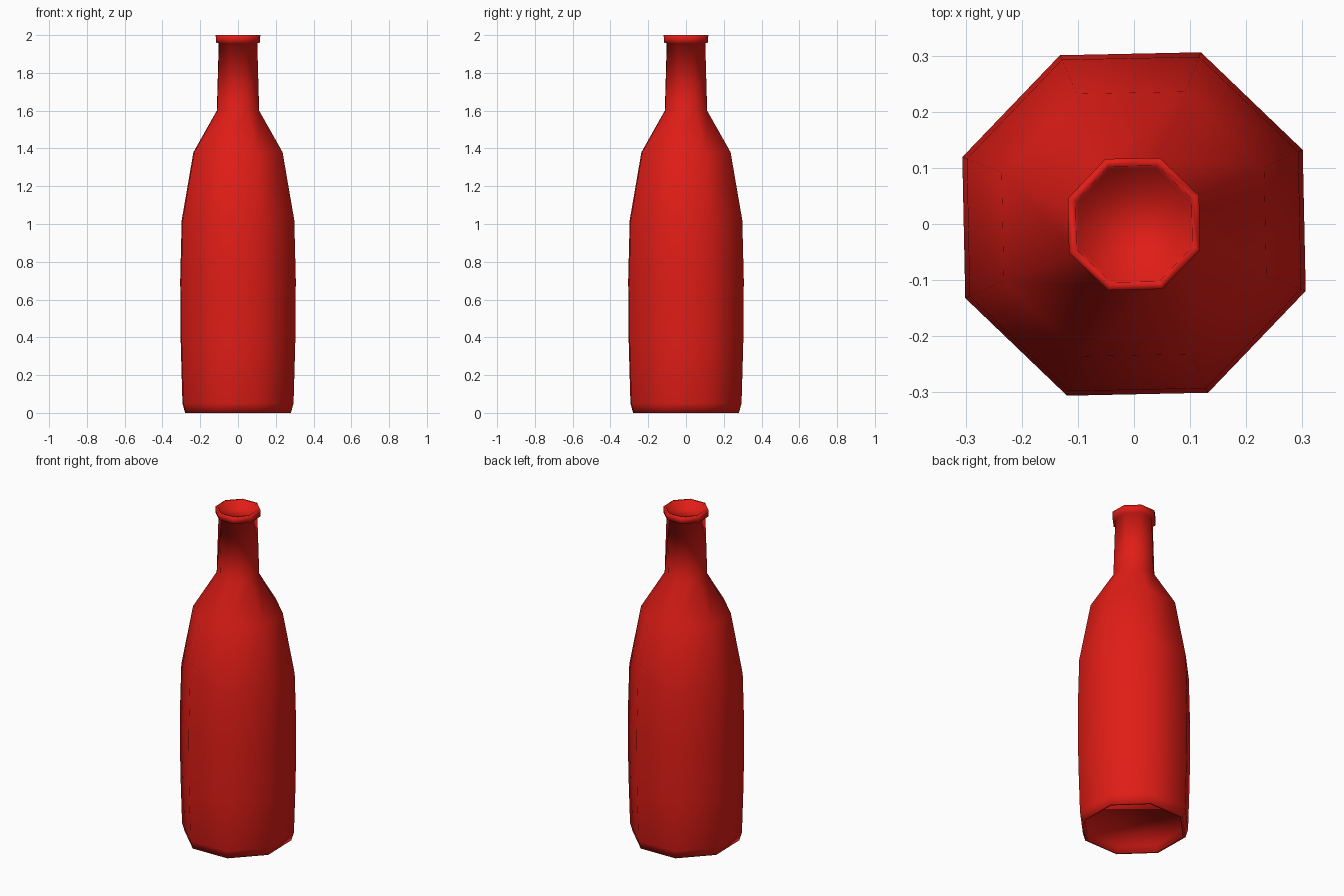
import bpy, bmesh, math

if "Cube" in bpy.data.objects:
    bpy.data.objects.remove(bpy.data.objects["Cube"])

SIDES = 8
TURN = math.radians(22.5 + 1.2)   # the octagon is very slightly rotated
K = math.cos(math.radians(21.3))  # silhouette half-width -> corner radius

# (silhouette half-width, height): base recess, body, shoulder, neck, lip, mouth recess
PROFILE = [
    (0.262, 0.04), (0.266, 0.0), (0.28, 0.0), (0.294, 0.05),
    (0.303, 0.36), (0.306, 0.70), (0.298, 1.02), (0.236, 1.38),
    (0.112, 1.60), (0.102, 1.957), (0.117, 1.96), (0.118, 2.0),
    (0.104, 2.0), (0.100, 1.97),
]

# bottle: octagonal rings bridged along the profile, capped at both recesses
bm = bmesh.new()
rings = []
for half, z in PROFILE:
    r = half / K
    rings.append([bm.verts.new((r * math.cos(TURN + i * math.tau / SIDES),
                                r * math.sin(TURN + i * math.tau / SIDES), z))
                  for i in range(SIDES)])
for a, b in zip(rings, rings[1:]):
    for i in range(SIDES):
        j = (i + 1) % SIDES
        bm.faces.new((a[i], a[j], b[j], b[i]))
bm.faces.new(rings[0][::-1])
bm.faces.new(rings[-1])
for f in bm.faces:
    f.smooth = True
bmesh.ops.recalc_face_normals(bm, faces=bm.faces)

mesh = bpy.data.meshes.new("bottle")
bm.to_mesh(mesh)
bm.free()
bottle = bpy.data.objects.new("bottle", mesh)
bpy.context.collection.objects.link(bottle)

# red glass
red = bpy.data.materials.new("red")
red.diffuse_color = (0.75, 0.012, 0.008, 1)
red.use_nodes = True
red.node_tree.nodes["Principled BSDF"].inputs["Base Color"].default_value = red.diffuse_color
mesh.materials.append(red)
